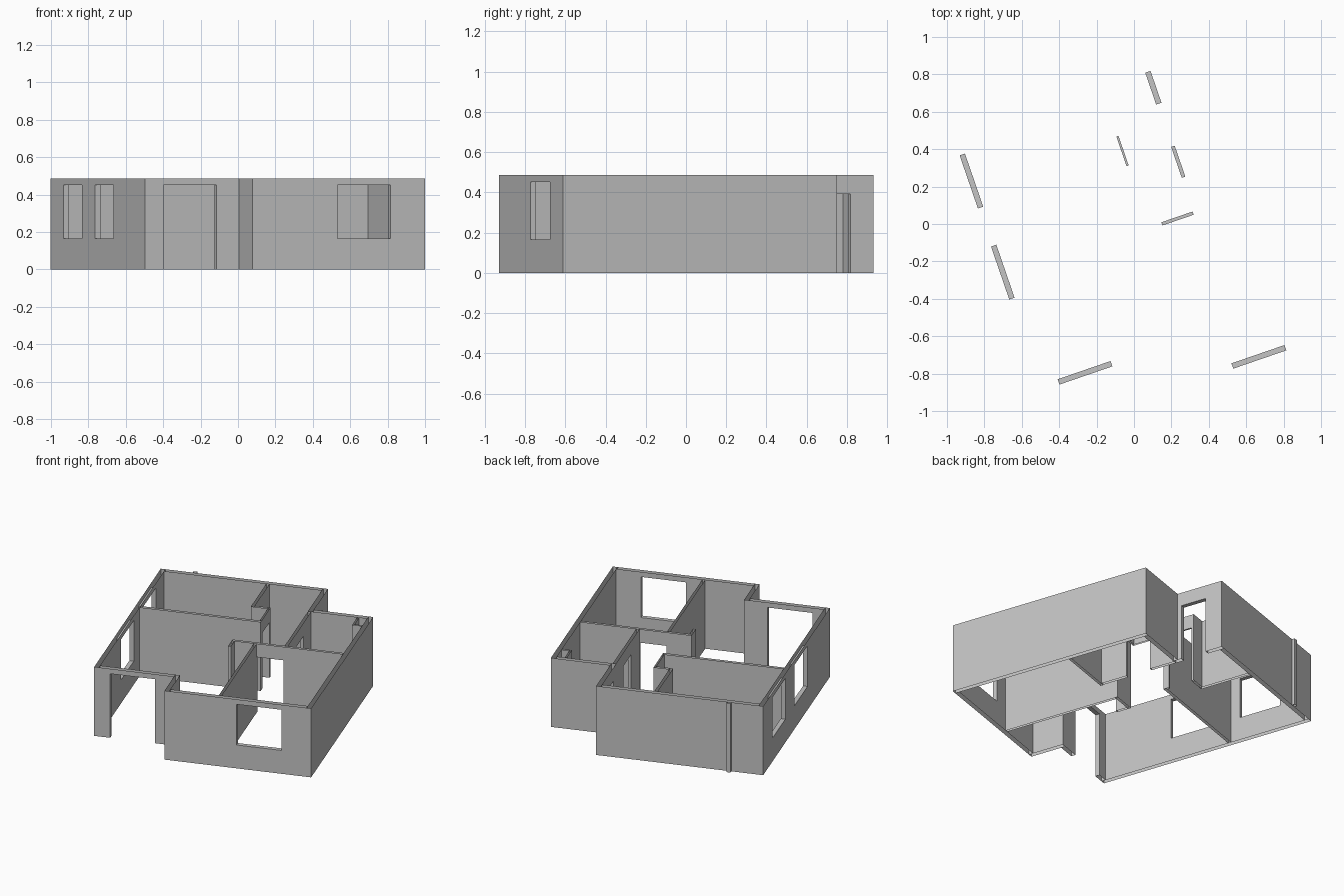
import bpy
import bmesh
from math import radians
from mathutils import Matrix

cube = bpy.data.objects.get("Cube")
if cube:
    bpy.data.objects.remove(cube, do_unlink=True)

HEIGHT = 0.487
SILL, HEAD, DOOR = 0.165, 0.452, 0.392
TURN = Matrix.Rotation(radians(19), 4, "Z")   # the plan is turned on the ground

grey = bpy.data.materials.new("wall grey")
grey.use_nodes = True
colour = (0.55, 0.55, 0.55, 1)
grey.diffuse_color = colour
grey.node_tree.nodes["Principled BSDF"].inputs["Base Color"].default_value = colour


def wall(name, u0, u1, v0, v1, openings=(), ends=(True, True)):
    """Upright wall, open at top and bottom; openings are (start, end, low, high)."""
    along_u = u1 - u0 > v1 - v0
    (a0, a1), (b0, b1) = ((u0, u1), (v0, v1)) if along_u else ((v0, v1), (u0, u1))
    cuts = sorted({a0, a1, *(c for o in openings for c in o[:2])})
    levels = sorted({0, HEIGHT, *(c for o in openings for c in o[2:])})
    bm = bmesh.new()

    def face(*points):
        bm.faces.new([bm.verts.new((a, b, z) if along_u else (b, a, z))
                      for a, b, z in points])

    def solid(i, k):
        a = (cuts[i] + cuts[i + 1]) / 2
        z = (levels[k] + levels[k + 1]) / 2
        return not any(o[0] < a < o[1] and o[2] < z < o[3] for o in openings)

    columns, rows = len(cuts) - 1, len(levels) - 1
    for i in range(columns):
        for k in range(rows):
            if not solid(i, k):
                continue
            p, q, low, high = cuts[i], cuts[i + 1], levels[k], levels[k + 1]
            # both wall faces
            for b in (b0, b1):
                face((p, b, low), (q, b, low), (q, b, high), (p, b, high))
            # free ends and jambs
            for a, j, end in ((p, i - 1, ends[0]), (q, i + 1, ends[1])):
                if (not solid(j, k)) if 0 <= j < columns else end:
                    face((a, b0, low), (a, b1, low), (a, b1, high), (a, b0, high))
            # sills and heads
            for z, m in ((low, k - 1), (high, k + 1)):
                if 0 <= m < rows and not solid(i, m):
                    face((p, b0, z), (q, b0, z), (q, b1, z), (p, b1, z))
    bmesh.ops.remove_doubles(bm, verts=bm.verts, dist=0.0001)
    bmesh.ops.recalc_face_normals(bm, faces=bm.faces)
    bm.transform(TURN)
    mesh = bpy.data.meshes.new(name)
    bm.to_mesh(mesh)
    bm.free()
    mesh.materials.append(grey)
    bpy.context.collection.objects.link(bpy.data.objects.new(name, mesh))


BUTT = (False, False)
# Outer walls
wall("window_side_wall", -0.762, -0.732, -0.682, 0.865,
     [(0.35, 0.65, SILL, HEAD), (-0.165, 0.135, SILL, HEAD)])
wall("back_wall", -0.732, 0.32, 0.835, 0.865, ends=BUTT)
wall("back_step_wall", 0.32, 0.35, 0.506, 0.865, [(0.565, 0.745, 0, DOOR)])
wall("back_recess_wall", 0.35, 0.716, 0.506, 0.536, ends=BUTT)
wall("plain_side_wall", 0.716, 0.746, -0.904, 0.536)
wall("front_window_wall", -0.2, 0.716, -0.904, -0.874,
     [(0.25, 0.55, SILL, HEAD)], BUTT)
wall("front_step_wall", -0.23, -0.2, -0.904, -0.652)
wall("front_entrance_wall", -0.732, -0.23, -0.682, -0.652,
     [(-0.656, -0.357, 0, HEAD)], BUTT)

# Partitions of the back rooms
wall("back_room_front_partition", -0.732, 0.075, 0.265, 0.285, ends=(False, True))
wall("back_room_side_partition", -0.05, -0.03, 0.473, 0.835, ends=(True, False))
wall("back_room_return", -0.03, 0.063, 0.473, 0.491, ends=BUTT)
wall("back_room_door_wall", 0.063, 0.075, 0.285, 0.491,
     [(0.305, 0.473, 0, DOOR)], (False, True))

# Partitions of the side and front rooms
wall("side_room_door_wall", 0.322, 0.342, -0.039, 0.506,
     [(0.15, 0.325, 0, DOOR)], BUTT)
wall("front_room_door_wall", -0.025, 0.716, -0.057, -0.039,
     [(0.141, 0.318, 0, DOOR)], (True, False))
wall("front_room_partition", 0.123, 0.141, -0.874, -0.057, ends=BUTT)
wall("hall_nib", -0.025, -0.007, -0.14, -0.057, ends=(True, False))

# Corner duct and outside pilaster
wall("duct_side", 0.65, 0.662, 0.385, 0.506, ends=(True, False))
wall("duct_front", 0.662, 0.716, 0.385, 0.397, ends=BUTT)
wall("back_pilaster", -0.55, -0.523, 0.865, 0.885)
